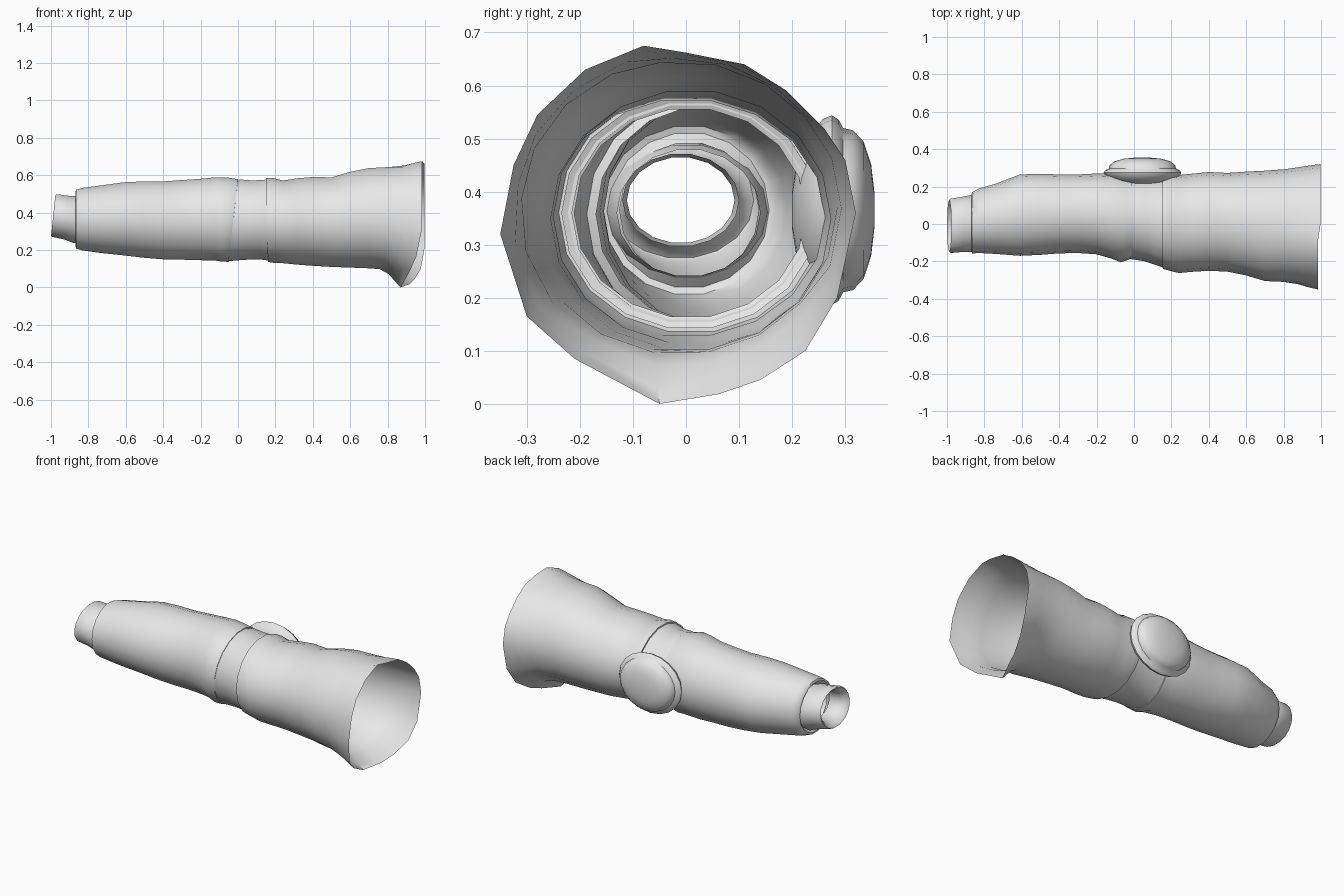
import bpy, bmesh, math
from mathutils import Vector

SIDES = 18
cloth = bpy.data.materials.new("grey cloth")
cloth.diffuse_color = (0.8, 0.8, 0.8, 1)


def ring(x, y0, y1, z0, z1, slant=0.0):
    """Oval ring around the sleeve axis; slant pushes its top along +x."""
    pts = []
    for i in range(SIDES):
        a = 2 * math.pi * i / SIDES
        c, s = math.cos(a), math.sin(a)
        pts.append(Vector((x + slant * s, (y0 + y1) / 2 + c * (y1 - y0) / 2,
                           (z0 + z1) / 2 + s * (z1 - z0) / 2)))
    return pts


def inset(pts, dx, scale):
    """Copy of a ring shrunk about its middle, for turned-in hems."""
    mid = sum(pts, Vector()) / len(pts)
    return [mid + (p - mid) * scale + Vector((dx, 0, 0)) for p in pts]


def skin(name, rings, closed_ends=False):
    bm = bmesh.new()
    rows = [[bm.verts.new(p) for p in r] for r in rings]
    for a, b in zip(rows, rows[1:]):
        n = len(a)
        for i in range(n):
            j = (i + 1) % n
            bm.faces.new((a[i], b[i], b[j], a[j]))
    if closed_ends:
        bm.faces.new(rows[0])
        bm.faces.new(rows[-1])
    bmesh.ops.recalc_face_normals(bm, faces=bm.faces)
    me = bpy.data.meshes.new(name)
    bm.to_mesh(me)
    bm.free()
    me.materials.append(cloth)
    ob = bpy.data.objects.new(name, me)
    bpy.context.collection.objects.link(ob)
    bpy.context.view_layer.objects.active = ob
    ob.select_set(True)
    bpy.ops.object.shade_smooth_by_angle(angle=math.radians(50))
    ob.select_set(False)
    return ob


# Wrist cuff with a rolled opening
cuff = [ring(-0.82, -0.13, 0.14, 0.24, 0.48),
        ring(-0.87, -0.15, 0.155, 0.235, 0.49, 0.01),
        ring(-0.92, -0.15, 0.145, 0.255, 0.492, 0.01),
        ring(-0.98, -0.155, 0.135, 0.268, 0.50, 0.012)]
cuff += [inset(cuff[-1], -0.008, 0.95), inset(cuff[-1], 0.0, 0.86),
         inset(cuff[-1], 0.03, 0.74), inset(cuff[-1], 0.07, 0.70),
         inset(cuff[-1], 0.11, 0.76)]
skin("wrist_cuff", cuff)

# Forearm sleeve
fore = [ring(-0.865, -0.158, 0.17, 0.205, 0.525),
        ring(-0.83, -0.155, 0.19, 0.195, 0.535),
        ring(-0.74, -0.16, 0.215, 0.182, 0.547),
        ring(-0.61, -0.17, 0.265, 0.168, 0.565),
        ring(-0.50, -0.165, 0.268, 0.155, 0.57),
        ring(-0.40, -0.157, 0.265, 0.147, 0.57),
        ring(-0.30, -0.155, 0.265, 0.145, 0.577),
        ring(-0.20, -0.162, 0.27, 0.142, 0.584),
        ring(-0.12, -0.185, 0.268, 0.14, 0.592),
        ring(-0.07, -0.205, 0.262, 0.135, 0.59, 0.02),
        ring(-0.025, -0.19, 0.255, 0.133, 0.582, 0.025)]
skin("forearm_sleeve", [inset(fore[0], 0.015, 0.80), inset(fore[0], -0.004, 0.92)]
     + fore + [inset(fore[-1], 0.0, 0.93)])

# Elbow band
band = [ring(-0.025, -0.187, 0.25, 0.137, 0.578, 0.025),
        ring(0.0, -0.19, 0.25, 0.14, 0.58, 0.02),
        ring(0.06, -0.20, 0.25, 0.145, 0.575, 0.01),
        ring(0.12, -0.22, 0.25, 0.146, 0.577),
        ring(0.16, -0.235, 0.25, 0.14, 0.58, -0.005)]
skin("elbow_band", [inset(band[0], 0.01, 0.92)] + band + [inset(band[-1], -0.01, 0.9)])

# Upper sleeve flaring to an irregular shoulder opening
upper = [ring(0.155, -0.24, 0.26, 0.133, 0.588, -0.005),
         ring(0.19, -0.25, 0.267, 0.128, 0.588),
         ring(0.24, -0.262, 0.262, 0.126, 0.575),
         ring(0.32, -0.255, 0.27, 0.118, 0.587),
         ring(0.40, -0.25, 0.278, 0.112, 0.594),
         ring(0.50, -0.255, 0.273, 0.106, 0.592),
         ring(0.60, -0.275, 0.28, 0.102, 0.622),
         ring(0.70, -0.305, 0.285, 0.098, 0.642)]
outline = [(0.32, 0.36), (0.30, 0.46), (0.26, 0.52), (0.19, 0.59), (0.11, 0.64),
           (0.0, 0.662), (-0.08, 0.675), (-0.19, 0.63), (-0.28, 0.545),
           (-0.325, 0.45), (-0.35, 0.32), (-0.30, 0.165), (-0.21, 0.085),
           (-0.05, 0.0), (0.06, 0.018), (0.14, 0.045), (0.225, 0.10), (0.285, 0.20)]
rim = []
for y, z in outline:
    low = max(0.0, (0.30 - z) / 0.30)
    x = 0.985 - 0.115 * low ** 1.6 if y < 0 else 0.997 - 0.10 * low ** 4
    rim.append(Vector((x, y, z)))
for t, k in ((0.35, 0.22), (0.62, 0.55), (0.85, 0.86)):
    row = []
    for p, q in zip(upper[7], rim):
        w = k if q.z > 0.15 else k * k
        row.append(Vector((p.x + (q.x - p.x) * t, p.y + (q.y - p.y) * w,
                           p.z + (q.z - p.z) * w)))
    upper.append(row)
upper.append(rim)
skin("upper_sleeve", [inset(upper[0], 0.0, 0.9)] + upper)

# Elbow pad: shallow dome with a protruding brim, on the back
profile = [(0.04, 0.2), (0.10, 0.208), (0.16, 0.23), (0.20, 0.258), (0.208, 0.275),
           (0.198, 0.288), (0.18, 0.296), (0.175, 0.315), (0.15, 0.335),
           (0.10, 0.349), (0.04, 0.355)]
pad = []
for r, y in profile:
    pad.append([Vector((0.045 + r * math.cos(2 * math.pi * i / 20), y,
                        0.365 + 0.86 * r * math.sin(2 * math.pi * i / 20)))
                for i in range(20)])
skin("elbow_pad", pad, closed_ends=True)
